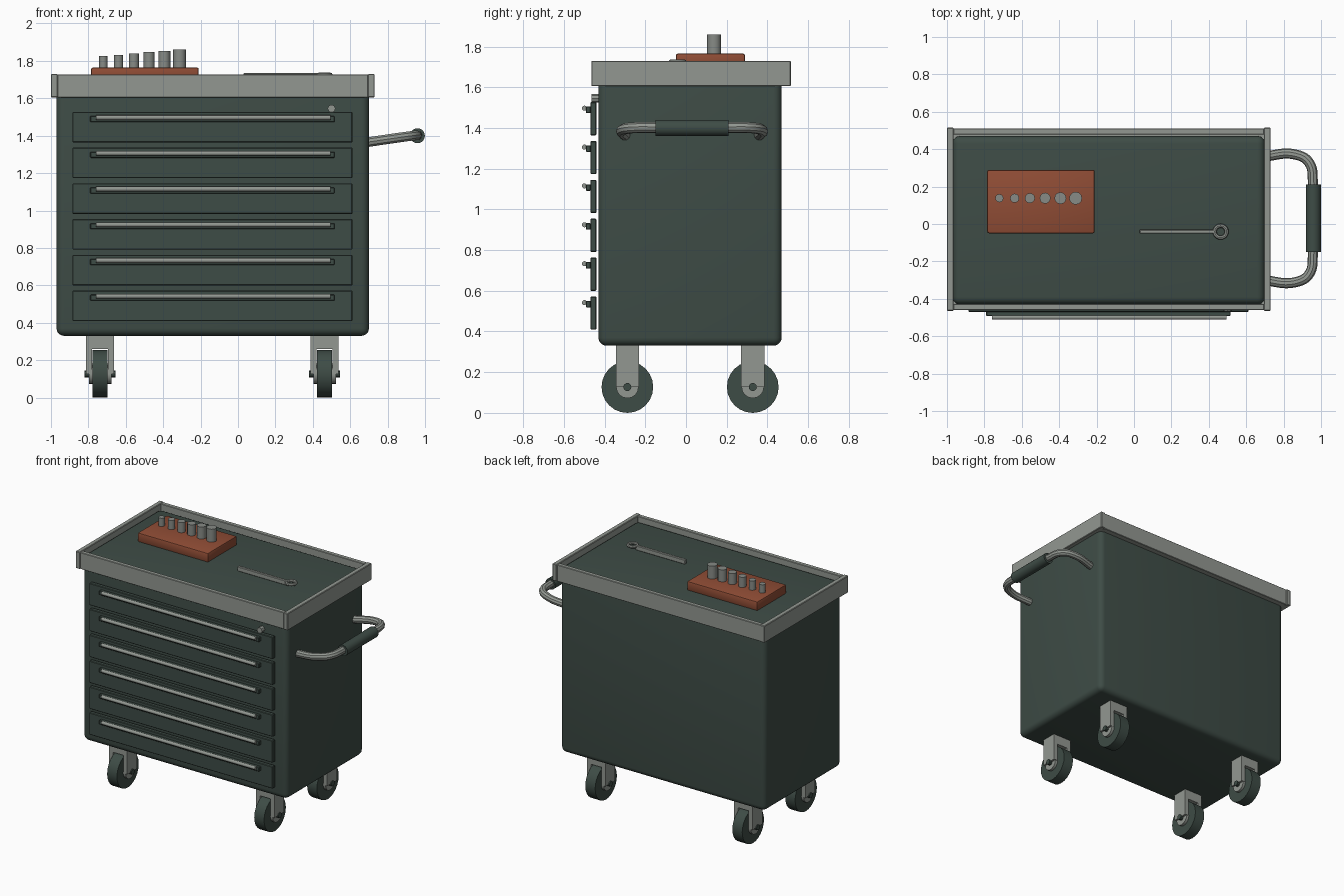
import bpy, math
from mathutils import Vector

if "Cube" in bpy.data.objects:
    bpy.data.objects.remove(bpy.data.objects["Cube"])


def material(name, rgb):
    m = bpy.data.materials.new(name)
    m.diffuse_color = (*rgb, 1)
    m.use_nodes = True
    m.node_tree.nodes["Principled BSDF"].inputs["Base Color"].default_value = m.diffuse_color
    return m


GREEN = material("dark green", (0.048, 0.072, 0.061))
GREY = material("light grey", (0.290, 0.312, 0.285))
STEEL = material("steel grey", (0.245, 0.26, 0.24))
RUST = material("rust red", (0.280, 0.074, 0.036))


def finish(name, mat, smooth=True):
    ob = bpy.context.object
    ob.name = name
    ob.data.materials.clear()
    ob.data.materials.append(mat)
    if smooth:
        bpy.ops.object.shade_smooth_by_angle(angle=math.radians(35))
    return ob


def box(name, mat, lo, hi, bevel=0.0, segments=2):
    """Box between two corners, optionally with rounded edges."""
    lo, hi = Vector(lo), Vector(hi)
    bpy.ops.mesh.primitive_cube_add(size=1, location=(lo + hi) / 2)
    ob = bpy.context.object
    ob.scale = hi - lo
    bpy.ops.object.transform_apply(location=False, rotation=False, scale=True)
    if bevel:
        mod = ob.modifiers.new("bevel", 'BEVEL')
        mod.width, mod.segments = bevel, segments
        bpy.ops.object.modifier_apply(modifier=mod.name)
    return finish(name, mat)


def rod(name, mat, centre, radius, length, axis='Z', sides=16):
    rot = {'X': (0, math.pi / 2, 0), 'Y': (math.pi / 2, 0, 0), 'Z': (0, 0, 0)}[axis]
    bpy.ops.mesh.primitive_cylinder_add(vertices=sides, radius=radius, depth=length,
                                        location=centre, rotation=rot)
    return finish(name, mat)


# Cabinet body, its rounded top forms the work surface
box("cabinet_body", GREEN, (-0.97, -0.43, 0.33), (0.70, 0.47, 1.70), 0.04, 5)

# Top tray: base plate and four walls
box("tray_base", GREY, (-0.98, -0.445, 1.605), (0.71, 0.495, 1.63))
for name, x in (("left", -1.0), ("right", 0.695)):
    box("tray_wall_" + name, GREY, (x, -0.465, 1.605), (x + 0.035, 0.515, 1.73), 0.004, 1)
for name, y in (("front", -0.46), ("back", 0.478)):
    box("tray_wall_" + name, GREY, (-0.966, y, 1.605), (0.696, y + 0.032, 1.728), 0.003, 1)

# Six drawers, each with a rail and a pull bar
for i in range(6):
    top = 1.527 - 0.191 * i
    box(f"drawer_{i}", GREEN, (-0.885, -0.47, top - 0.163), (0.612, -0.44, top), 0.004, 1)
    box(f"drawer_rail_{i}", GREEN, (-0.79, -0.492, top - 0.054), (0.516, -0.468, top - 0.022), 0.003, 1)
    rod(f"drawer_pull_{i}", GREY, (-0.133, -0.499, top - 0.03), 0.0125, 1.255, 'X', 12)

# Lock above the top drawer
rod("lock", GREY, (0.5, -0.447, 1.545), 0.021, 0.036, 'Y', 8)

# Casters
for cx in (-0.737, 0.463):
    for cy in (-0.288, 0.328):
        z = 0.127
        rod("caster_wheel", GREEN, (cx, cy, z), 0.127, 0.08, 'X', 24)
        rod("caster_hub", GREY, (cx, cy, z), 0.055, 0.12, 'X', 16)
        rod("caster_axle", GREEN, (cx, cy, z), 0.02, 0.165, 'X', 10)
        box("caster_mount", GREY, (cx - 0.075, cy - 0.057, 0.26), (cx + 0.075, cy + 0.057, 0.34))
        for s in (-1, 1):
            x0, x1 = sorted((cx + s * 0.043, cx + s * 0.075))
            box("caster_fork", GREY, (x0, cy - 0.057, 0.127), (x1, cy + 0.057, 0.262))

# Push handle: bent tube, mirrored about its middle
mid = 0.03
half = [(0.69, 0.33, 1.365), (0.86, 0.342, 1.39), (0.935, 0.30, 1.40), (0.957, 0.18, 1.402)]
path = half + [(x, -y, z) for x, y, z in reversed(half)]
curve = bpy.data.curves.new("push_handle", 'CURVE')
curve.dimensions = '3D'
curve.bevel_depth, curve.bevel_resolution, curve.resolution_u = 0.027, 3, 8
curve.use_fill_caps = True
spline = curve.splines.new('BEZIER')
spline.bezier_points.add(len(path) - 1)
for p, (x, y, z) in zip(spline.bezier_points, path):
    p.co = (x, y + mid, z)
    p.handle_left_type = p.handle_right_type = 'AUTO'
tube = bpy.data.objects.new("push_handle", curve)
bpy.context.collection.objects.link(tube)
bpy.ops.object.select_all(action='DESELECT')
tube.select_set(True)
bpy.context.view_layer.objects.active = tube
bpy.ops.object.convert(target='MESH')
finish("push_handle", GREY)
rod("handle_grip", GREEN, (0.959, mid, 1.40), 0.04, 0.36, 'Y', 20)

# Socket block with six sockets of growing size
box("socket_block", RUST, (-0.785, -0.05, 1.695), (-0.21, 0.29, 1.765), 0.01, 2)
for i in range(6):
    top = 1.826 + 0.0068 * i
    rod(f"socket_{i}", STEEL, (-0.72 + 0.0816 * i, 0.138, (1.75 + top) / 2),
        0.022 + 0.0025 * i, top - 1.75, 'Z', 12)

# Ring spanner lying on the work surface
box("spanner_shaft", GREY, (0.03, -0.052, 1.70), (0.435, -0.03, 1.735), 0.004, 1)
bpy.ops.mesh.primitive_torus_add(major_segments=20, minor_segments=8, major_radius=0.032,
                                 minor_radius=0.011, location=(0.463, -0.041, 1.726))
finish("spanner_ring", GREY)
